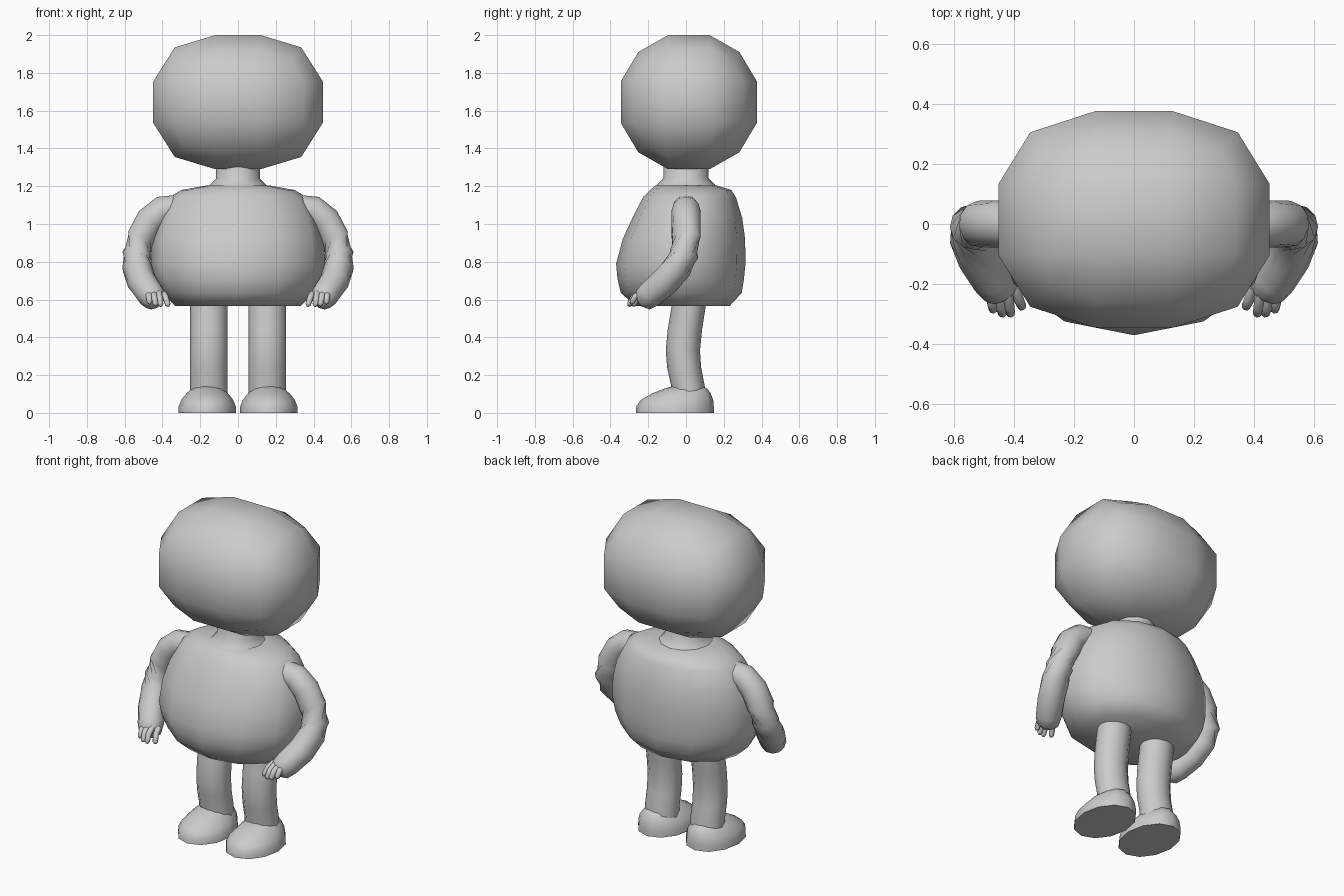
import bpy, bmesh, math
from mathutils import Vector

if "Cube" in bpy.data.objects:
    bpy.data.objects.remove(bpy.data.objects["Cube"])


def finish(name, bm, mirror=False, angle=60):
    bmesh.ops.recalc_face_normals(bm, faces=bm.faces[:])
    me = bpy.data.meshes.new(name)
    bm.to_mesh(me)
    bm.free()
    ob = bpy.data.objects.new(name, me)
    bpy.context.collection.objects.link(ob)
    if mirror:
        ob.modifiers.new("Mirror", 'MIRROR').use_mirror_merge = False
    bpy.ops.object.select_all(action='DESELECT')
    ob.select_set(True)
    bpy.context.view_layer.objects.active = ob
    bpy.ops.object.shade_smooth_by_angle(angle=math.radians(angle))
    return ob


def skin(bm, rings):
    rings = [[bm.verts.new(p) for p in r] for r in rings]
    n = len(rings[0])
    for a, b in zip(rings, rings[1:]):
        for i in range(n):
            j = (i + 1) % n
            bm.faces.new((a[i], a[j], b[j], b[i]))
    bm.faces.new(rings[0])
    bm.faces.new(rings[-1])


def loft(name, sections, cx=0, n=12, mirror=False):
    """Stack of ovals: (z, half width, front y, back y)."""
    bm = bmesh.new()
    angs = [2 * math.pi * i / n for i in range(n)]
    skin(bm, [[(cx + rx * math.cos(t), (f + b) / 2 + (b - f) / 2 * math.sin(t), z)
               for t in angs] for z, rx, f, b in sections])
    return finish(name, bm, mirror)


def tube(bm, path, n=12):
    """Round tube along (x, y, z, radius) points."""
    pts = [Vector(p[:3]) for p in path]
    rings = []
    for i, p in enumerate(pts):
        d = pts[min(i + 1, len(pts) - 1)] - pts[max(i - 1, 0)]
        q = d.to_track_quat('Z', 'Y')
        rings.append([p + q @ Vector((math.cos(t), math.sin(t), 0)) * path[i][3]
                      for t in (2 * math.pi * k / n for k in range(n))])
    skin(bm, rings)


# head: cube cut 3x3 per side, each kind of vertex pushed out to a rounded block
bm = bmesh.new()
bmesh.ops.create_cube(bm, size=2)
bmesh.ops.subdivide_edges(bm, edges=bm.edges[:], cuts=2, use_grid_fill=True)
SHAPE = {
    (1, 1, 1): (.285, .23, .23),
    (0, 1, 1): (.125, .268, .265), (1, 0, 1): (.335, .115, .29), (1, 1, 0): (.345, .29, .108),
    (0, 0, 1): (.12, .11, .355), (1, 0, 0): (.45, .12, .108), (0, 1, 0): (.13, .36, .11),
}
for v in bm.verts:
    size = SHAPE[tuple(int(abs(c) > .9) for c in v.co)]
    v.co = Vector([math.copysign(s, c) for s, c in zip(size, v.co)]) + Vector((0, .015, 1.645))
finish("head", bm)

# torso with a flat underside
loft("torso", [
    (.565, .33, -.265, .23), (.635, .405, -.345, .295), (.71, .445, -.363, .307),
    (.79, .462, -.37, .315), (.92, .455, -.335, .313), (1.03, .425, -.285, .298),
    (1.14, .365, -.228, .265), (1.18, .30, -.19, .24), (1.205, .16, -.16, .16)])

# neck
loft("neck", [(1.18, .18, -.18, .18), (1.205, .15, -.155, .155), (1.24, .117, -.12, .12),
              (1.34, .115, -.118, .118)])

# arms
bm = bmesh.new()
tube(bm, [(.31, 0, 1.085, .07), (.40, 0, 1.073, .076), (.463, 0, 1.02, .078),
          (.51, 0, .93, .078), (.535, -.01, .84, .078), (.535, -.045, .77, .079),
          (.51, -.11, .695, .078), (.465, -.185, .63, .074), (.443, -.222, .602, .064),
          (.433, -.24, .59, .035)])
finish("arm", bm, True)

# fingers
bm = bmesh.new()
for base, tip in [((.475, -.225, .635), (.468, -.285, .588)),
                  ((.45, -.235, .635), (.437, -.298, .578)),
                  ((.42, -.235, .635), (.41, -.298, .575)),
                  ((.395, -.21, .63), (.372, -.275, .575))]:
    a, b = Vector(base), Vector(tip)
    mid = a.lerp(b, .55) + Vector((0, -.008, .01))
    end = b + (b - mid).normalized() * .012
    tube(bm, [(*a, .018), (*mid, .017), (*b, .015), (*end, .007)], 8)
finish("fingers", bm, True)

# legs, slightly bowed forward at the knee
loft("leg", [(.66, .1, -.07, .11), (.57, .1, -.075, .105), (.44, .1, -.097, .085),
             (.33, .1, -.107, .074), (.24, .1, -.1, .08), (.14, .1, -.078, .1),
             (.08, .1, -.075, .1)], .155, 12, True)

# feet
loft("foot", [(0, .153, -.265, .147), (.035, .151, -.263, .147), (.07, .137, -.238, .144),
              (.105, .108, -.175, .13), (.128, .08, -.115, .113), (.14, .055, -.075, .09)],
     .163, 12, True)
